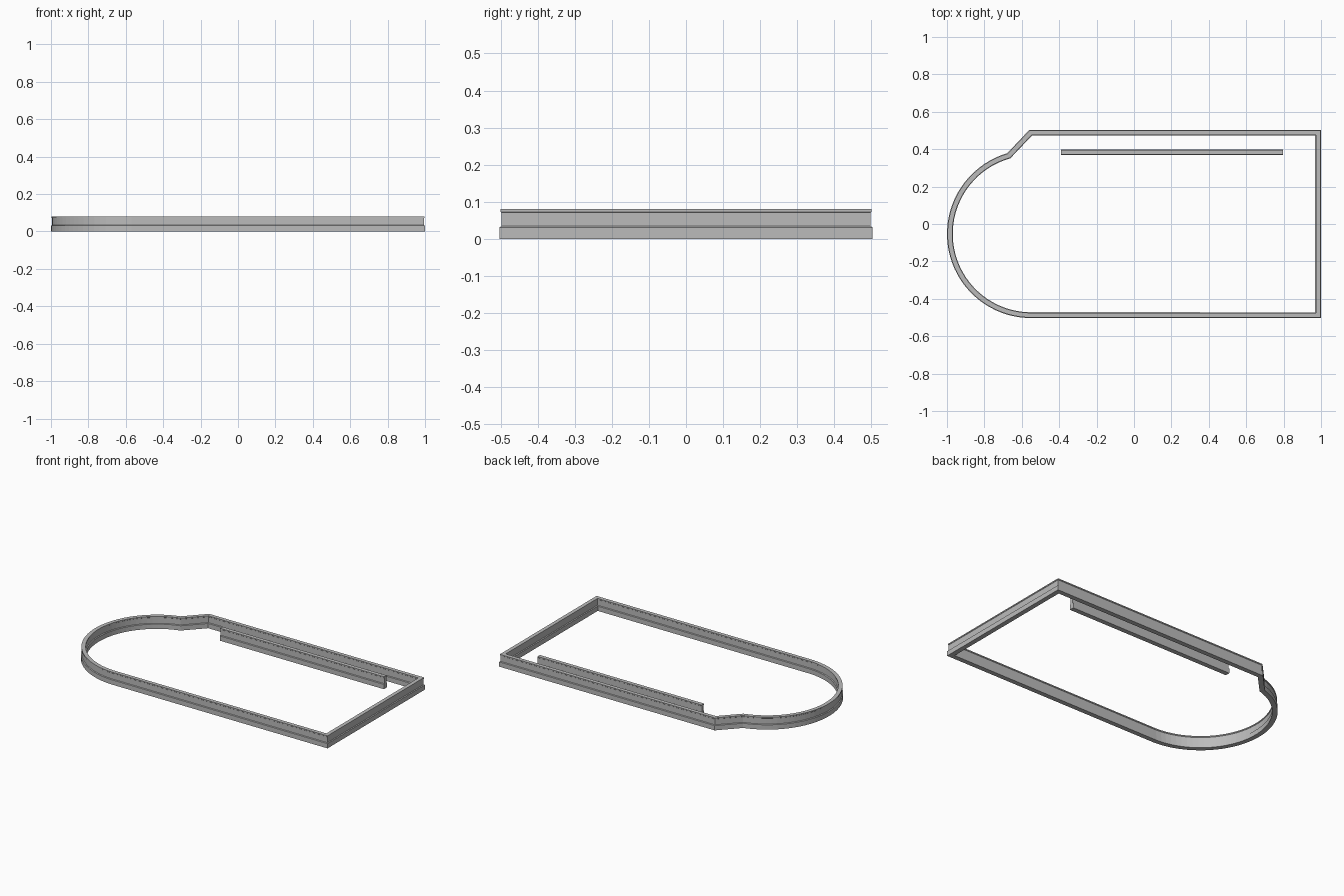
import bpy, bmesh, math
from mathutils import Vector

if "Cube" in bpy.data.objects:
    bpy.data.objects.remove(bpy.data.objects["Cube"])

grey = bpy.data.materials.new("concrete grey")
grey.diffuse_color = (0.5, 0.5, 0.5, 1)
grey.use_nodes = True
grey.node_tree.nodes["Principled BSDF"].inputs["Base Color"].default_value = grey.diffuse_color

# Barrier cross-section: wide foot, slimmer wall, thin cap lip (offset, height)
HALF = [(0.0155, 0), (0.0155, 0.031), (0.0100, 0.034), (0.0100, 0.071), (0.0125, 0.073), (0.0125, 0.08)]
PROFILE = HALF + [(-o, z) for o, z in reversed(HALF)]


def sweep(name, points, closed):
    """Sweep the barrier section along a flat path with mitred corners."""
    pts = [Vector(p) for p in points]
    n = len(pts)
    bm = bmesh.new()
    rings = []
    for i, p in enumerate(pts):
        before = pts[i - 1] if closed or i > 0 else None
        after = pts[(i + 1) % n] if closed or i < n - 1 else None
        d1 = (p - before).normalized() if before is not None else (after - p).normalized()
        d2 = (after - p).normalized() if after is not None else d1
        n1, n2 = Vector((d1.y, -d1.x)), Vector((d2.y, -d2.x))
        mitre = (n1 + n2) / (1 + n1.dot(n2))
        rings.append([bm.verts.new((p.x + mitre.x * o, p.y + mitre.y * o, z)) for o, z in PROFILE])
    k = len(PROFILE)
    for i in range(n if closed else n - 1):
        a, b = rings[i], rings[(i + 1) % n]
        for j in range(k):
            m = (j + 1) % k
            bm.faces.new((a[j], a[m], b[m], b[j]))
    if not closed:
        bm.faces.new(rings[0])
        bm.faces.new(rings[-1])
    bmesh.ops.recalc_face_normals(bm, faces=bm.faces)
    mesh = bpy.data.meshes.new(name)
    bm.to_mesh(mesh)
    bm.free()
    mesh.materials.append(grey)
    obj = bpy.data.objects.new(name, mesh)
    bpy.context.collection.objects.link(obj)
    return obj


# Outer wall: three straight sides, a diagonal, and a faceted round end
SEGMENTS = 36
arc = []
for i in range(SEGMENTS + 1):
    a = math.radians(106 + (267.5 - 106) * i / SEGMENTS)
    arc.append((-0.55 + 0.4345 * math.cos(a), -0.053 + 0.4345 * math.sin(a)))
sweep("perimeter_wall", [(0.9845, -0.4875), (0.9845, 0.4875), (-0.553, 0.4875)] + arc, True)

# Free-standing inner divider
sweep("inner_divider", [(-0.39, 0.384), (0.797, 0.384)], False)
